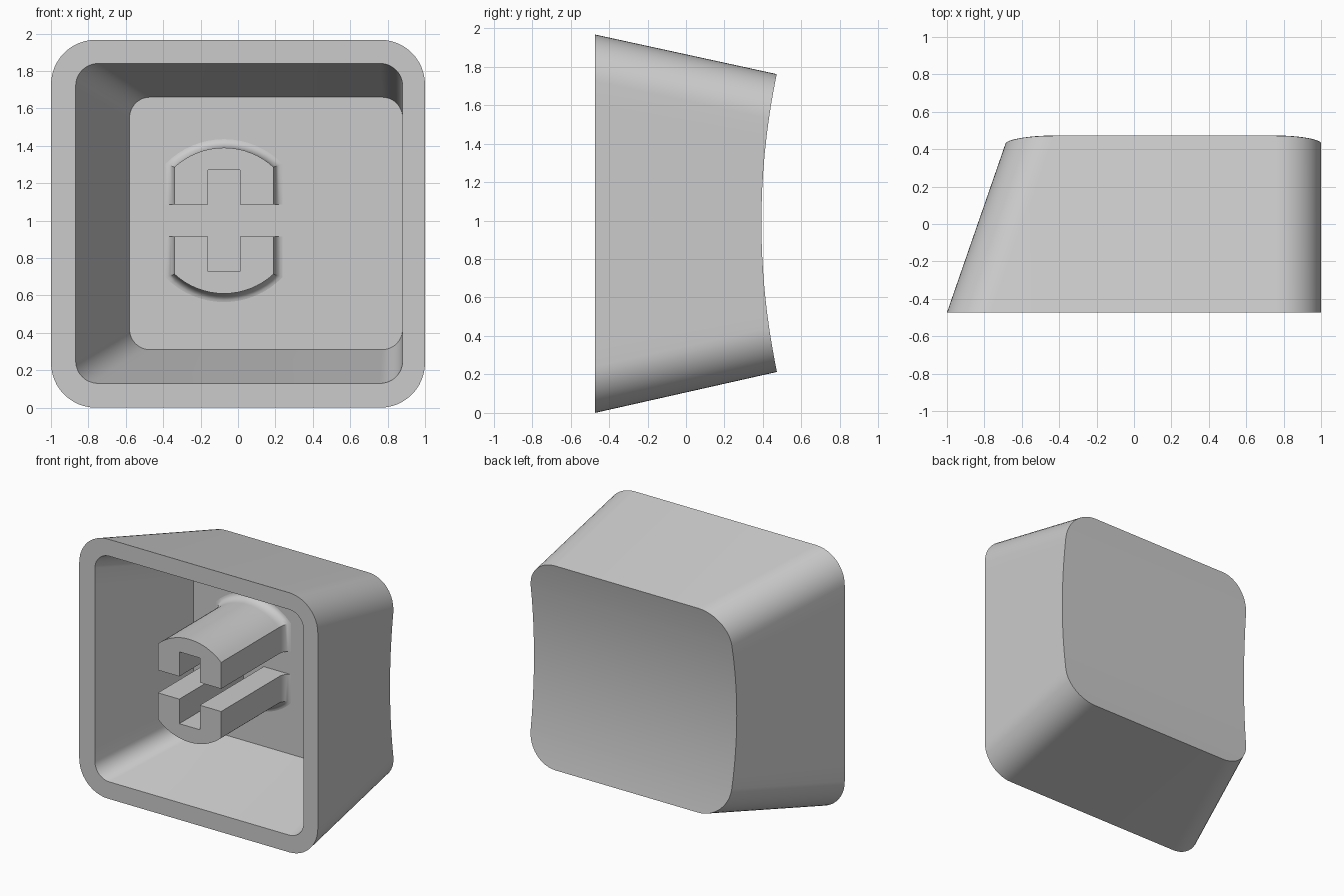
import bpy, bmesh, math

old = bpy.data.objects.get("Cube")
if old:
    bpy.data.objects.remove(old, do_unlink=True)

grey = bpy.data.materials.new("light grey plastic")
grey.use_nodes = True
colour = (0.6, 0.6, 0.6, 1)
grey.diffuse_color = colour
grey.node_tree.nodes["Principled BSDF"].inputs["Base Color"].default_value = colour

FRONT, BACK, FLOOR = -0.473, 0.473, 0.293
CORNER, SIDE = 12, 12      # steps per rounded corner and per upright side


def half_outline(x0, x1, z0, z1, r):
    """Right half of a rounded rectangle, bottom to top, as (inset, z, is_end)."""
    pts = []
    for i in range(CORNER + 1):
        a = math.pi / 2 * i / CORNER
        pts.append((r * (1 - math.sin(a)), z0 + r * (1 - math.cos(a))))
    for i in range(1, SIDE):
        pts.append((0, z0 + r + (z1 - z0 - 2 * r) * i / SIDE))
    return pts + [(d, z0 + z1 - z) for d, z in reversed(pts[:CORNER + 1])]


def section(box, y):
    """Loop running up the right side and down the left side."""
    half = half_outline(*box)
    x0, x1 = box[:2]
    return [(x1 - d, y, z) for d, z in half] + [(x0 + d, y, z) for d, z in reversed(half)]


def dish(z):
    return 0.392 + (z - 0.99) ** 2 / 7.45


def dished_section(front, back):
    """Slide each point along the tapered wall until it meets the dish."""
    loop = []
    for a, b in zip(front, back):
        t = 1
        for _ in range(6):
            t = (dish(a[2] + (b[2] - a[2]) * t) - FRONT) / (BACK - FRONT)
        loop.append(tuple(p + (q - p) * t for p, q in zip(a, b)))
    return loop


def bridge(bm, a, b):
    n = len(a)
    for i in range(n):
        bm.faces.new((a[i], a[(i + 1) % n], b[(i + 1) % n], b[i]))


def strip_cap(bm, loop):
    n = len(loop)
    for i in range(n // 2 - 1):
        bm.faces.new((loop[i], loop[i + 1], loop[n - 2 - i], loop[n - 1 - i]))


def finish(bm, name):
    bmesh.ops.recalc_face_normals(bm, faces=bm.faces)
    mesh = bpy.data.meshes.new(name)
    bm.to_mesh(mesh)
    bm.free()
    mesh.materials.append(grey)
    obj = bpy.data.objects.new(name, mesh)
    bpy.context.collection.objects.link(obj)
    bpy.ops.object.select_all(action='DESELECT')
    obj.select_set(True)
    bpy.context.view_layer.objects.active = obj
    bpy.ops.object.shade_smooth_by_angle(angle=math.radians(30))
    return obj


# Hollow tapered shell: dished back, outer wall, rim, cavity wall, cavity floor
outer_front = section((-1, 1, 0, 1.967, 0.24), FRONT)
outer_back = section((-0.672, 1, 0.213, 1.761, 0.24), BACK)
rim_inner = section((-0.868, 0.88, 0.13, 1.84, 0.12), FRONT)
floor_edge = section((-0.58, 0.88, 0.31, 1.66, 0.11), FLOOR)
bm = bmesh.new()
loops = [[bm.verts.new(p) for p in loop] for loop in
         (dished_section(outer_front, outer_back), outer_front, rim_inner, floor_edge)]
for a, b in zip(loops, loops[1:]):
    bridge(bm, a, b)
strip_cap(bm, loops[0])
strip_cap(bm, loops[-1])
finish(bm, "cap_shell")


# Stem halves: rounded blocks with a cross-shaped gap and a flared root
STEM_X, STEM_Z = -0.075, 1.0
SLOT, SLOT_TOP, ARC = 0.086, 0.272, 16


def stem_profile(flare):
    half, r = 0.265 + flare, 0.39 + flare * 0.95
    spread = math.asin(half / r)
    pts = [(-half, SLOT)]
    for i in range(ARC + 1):
        a = spread * (2 * i / ARC - 1)
        pts.append((r * math.sin(a), r * math.cos(a)))
    return pts + [(half, SLOT), (SLOT, SLOT), (SLOT, SLOT_TOP),
                  (-SLOT, SLOT_TOP), (-SLOT, SLOT)]


def stem_half(name, side):
    stations = [(FRONT, 0)]
    for i in range(7):
        a = math.pi / 2 * i / 6
        stations.append((FLOOR - 0.075 * (1 - math.sin(a)), 0.048 * (1 - math.cos(a))))
    bm = bmesh.new()
    loops = [[bm.verts.new((STEM_X + x, y, STEM_Z + side * z)) for x, z in stem_profile(f)]
             for y, f in stations]
    for a, b in zip(loops, loops[1:]):
        bridge(bm, a, b)
    bm.faces.new(loops[0])
    bm.faces.new(loops[-1])
    finish(bm, name)


stem_half("stem_upper", 1)
stem_half("stem_lower", -1)
